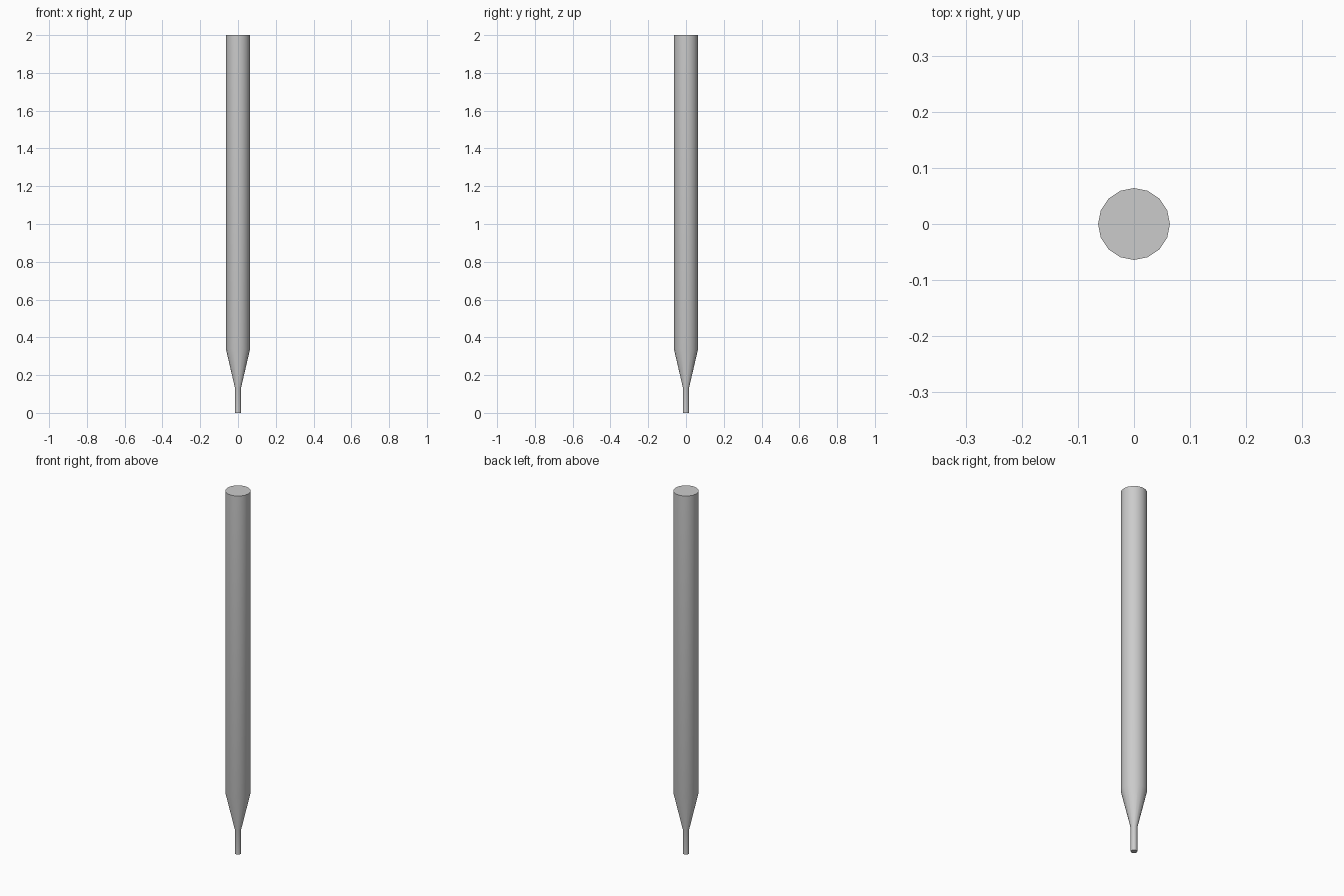
import bpy, bmesh, math

if "Cube" in bpy.data.objects:
    bpy.data.objects.remove(bpy.data.objects["Cube"])

SIDES = 16
# (radius, height) from the tip up to the flat top
PROFILE = [(0.016, 0.0), (0.016, 0.132), (0.064, 0.338), (0.064, 2.0)]

bm = bmesh.new()
rings = []
for r, z in PROFILE:
    rings.append([bm.verts.new((r * math.cos(2 * math.pi * i / SIDES),
                                r * math.sin(2 * math.pi * i / SIDES), z))
                  for i in range(SIDES)])

# Tip, taper and shaft walls
for low, high in zip(rings, rings[1:]):
    for i in range(SIDES):
        j = (i + 1) % SIDES
        bm.faces.new((low[i], low[j], high[j], high[i]))

# End caps
bm.faces.new(rings[0][::-1])
bm.faces.new(rings[-1])

mesh = bpy.data.meshes.new("tapered_rod")
bm.to_mesh(mesh)
bm.free()
rod = bpy.data.objects.new("tapered_rod", mesh)
bpy.context.collection.objects.link(rod)

# Smooth round walls with crisp caps
bpy.context.view_layer.objects.active = rod
rod.select_set(True)
bpy.ops.object.shade_smooth_by_angle(angle=math.radians(30))
